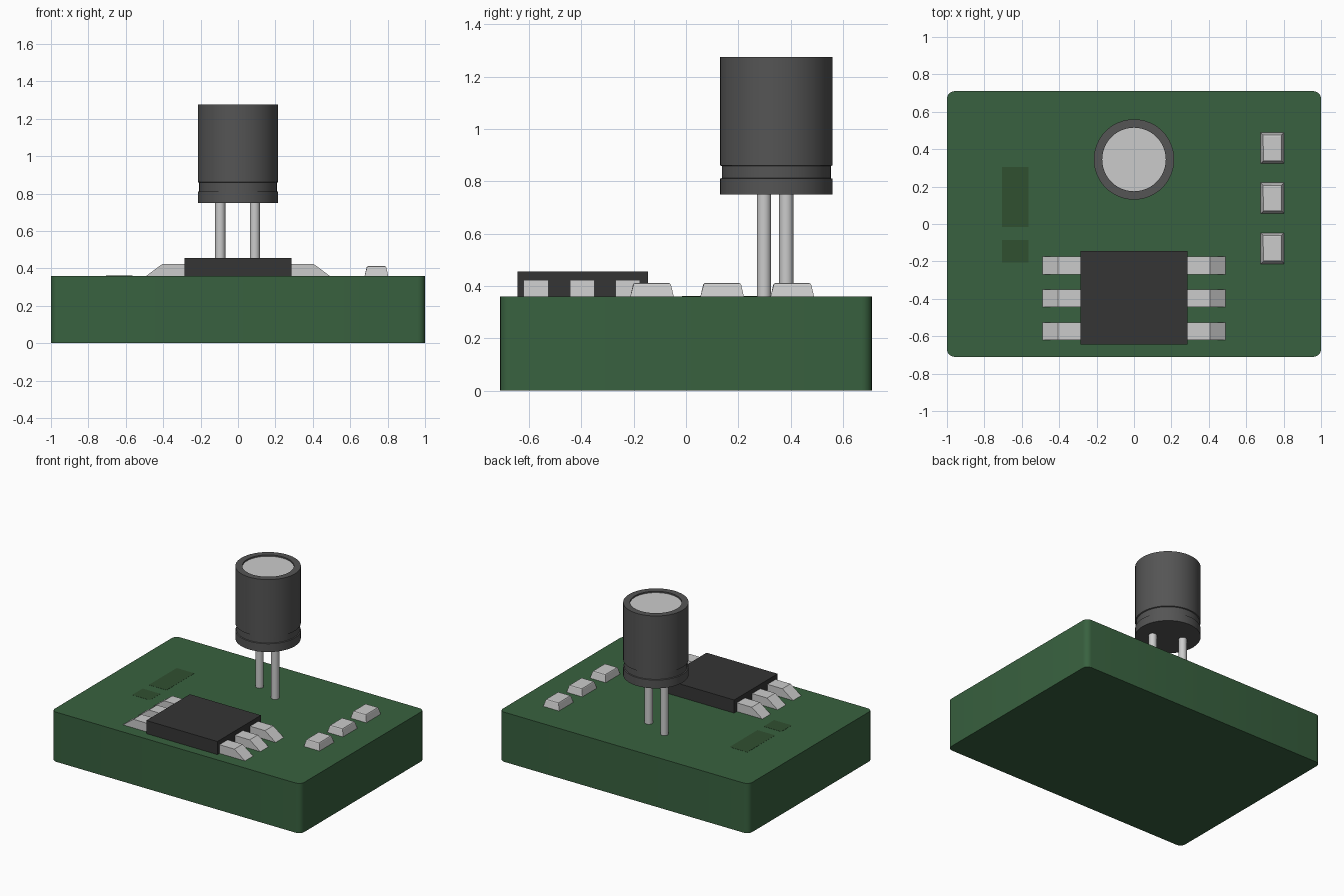
import bpy, bmesh, math

if "Cube" in bpy.data.objects:
    bpy.data.objects.remove(bpy.data.objects["Cube"])

TOP = 0.36  # board surface height


def material(name, rgb):
    m = bpy.data.materials.new(name)
    m.diffuse_color = (*rgb, 1)
    m.use_nodes = True
    m.node_tree.nodes["Principled BSDF"].inputs["Base Color"].default_value = m.diffuse_color
    return m


GREEN = material("board_green", (0.04, 0.12, 0.05))
OLIVE = material("trace_green", (0.03, 0.08, 0.03))
DARK = material("dark_plastic", (0.035, 0.035, 0.035))
SLEEVE = material("sleeve_grey", (0.09, 0.09, 0.09))


def finish(name, bm, mat=None, smooth=False):
    bmesh.ops.recalc_face_normals(bm, faces=bm.faces)
    me = bpy.data.meshes.new(name)
    bm.to_mesh(me)
    bm.free()
    ob = bpy.data.objects.new(name, me)
    bpy.context.collection.objects.link(ob)
    if mat:
        me.materials.append(mat)
    if smooth:
        bpy.ops.object.select_all(action='DESELECT')
        ob.select_set(True)
        bpy.context.view_layer.objects.active = ob
        bpy.ops.object.shade_smooth_by_angle(angle=math.radians(30))
    return ob


def box_mesh(x0, x1, y0, y1, z0, z1):
    bm = bmesh.new()
    bmesh.ops.create_cube(bm, size=1)
    for v in bm.verts:
        v.co.x = x1 if v.co.x > 0 else x0
        v.co.y = y1 if v.co.y > 0 else y0
        v.co.z = z1 if v.co.z > 0 else z0
    return bm


def lathe(name, profile, x, y, mat=None, steps=48):
    bm = bmesh.new()
    vs = [bm.verts.new((r, 0, z)) for r, z in profile]
    es = [bm.edges.new(p) for p in zip(vs, vs[1:])]
    bmesh.ops.spin(bm, geom=vs + es, cent=(0, 0, 0), axis=(0, 0, 1),
                   angle=math.tau, steps=steps)
    bmesh.ops.remove_doubles(bm, verts=bm.verts, dist=1e-5)
    bmesh.ops.translate(bm, verts=bm.verts, vec=(x, y, 0))
    return finish(name, bm, mat, True)


# Board with rounded vertical corners
bm = box_mesh(-1, 1, -0.71, 0.71, 0, TOP)
corners = [e for e in bm.edges if abs(e.verts[0].co.z - e.verts[1].co.z) > 0.1]
bmesh.ops.bevel(bm, geom=corners, offset=0.04, segments=5, profile=0.5, affect='EDGES')
finish("board", bm, GREEN, True)

# Flat printed patches
for i, (y0, y1) in enumerate([(-0.015, 0.305), (-0.205, -0.085)]):
    finish(f"printed_patch_{i + 1}",
           box_mesh(-0.705, -0.563, y0, y1, TOP - 0.005, TOP + 0.001), OLIVE)

# Capacitor can with crimp groove, and recessed metal lid
CY = 0.345
lathe("capacitor_can", [(0, 0.75), (0.215, 0.75), (0.215, 0.81), (0.208, 0.812),
                        (0.208, 0.858), (0.215, 0.861), (0.215, 1.275),
                        (0.17, 1.275), (0.17, 1.263), (0, 1.263)], 0, CY, SLEEVE)
lathe("capacitor_lid", [(0, 1.262), (0.17, 1.262), (0.17, 1.265), (0, 1.265)], 0, CY)

# Capacitor legs
for i, (x, y) in enumerate([(-0.095, 0.383), (0.09, 0.298)]):
    lathe(f"capacitor_leg_{i + 1}", [(0, TOP - 0.01), (0.027, TOP - 0.01),
                                     (0.027, 0.76), (0, 0.76)], x, y, steps=20)

# Chip body
finish("chip_body", box_mesh(-0.285, 0.285, -0.643, -0.145, TOP, 0.455), DARK)

# Chip pins: sloped wedge profile, three per side
PIN = [(0.28, TOP), (0.49, TOP), (0.405, 0.423), (0.28, 0.423)]
for side, s in (("left", -1), ("right", 1)):
    for i, y in enumerate((-0.573, -0.397, -0.222)):
        bm = bmesh.new()
        f = bm.faces.new([bm.verts.new((s * x, y - 0.047, z)) for x, z in PIN])
        ext = bmesh.ops.extrude_face_region(bm, geom=[f])["geom"]
        bmesh.ops.translate(bm, vec=(0, 0.094, 0),
                            verts=[v for v in ext if isinstance(v, bmesh.types.BMVert)])
        finish(f"chip_pin_{side}_{i + 1}", bm)

# Small tapered surface components with softened top edge
for i, y in enumerate((-0.13, 0.138, 0.406)):
    bm = box_mesh(0.677, 0.803, y - 0.083, y + 0.083, TOP, 0.412)
    for v in bm.verts:
        if v.co.z > TOP + 0.01:
            v.co.x += 0.012 if v.co.x < 0.74 else -0.012
            v.co.y += 0.012 if v.co.y < y else -0.012
    rim = [e for e in bm.edges if all(v.co.z > TOP + 0.01 for v in e.verts)]
    bmesh.ops.bevel(bm, geom=rim, offset=0.008, segments=2, profile=0.5, affect='EDGES')
    finish(f"surface_component_{i + 1}", bm)
